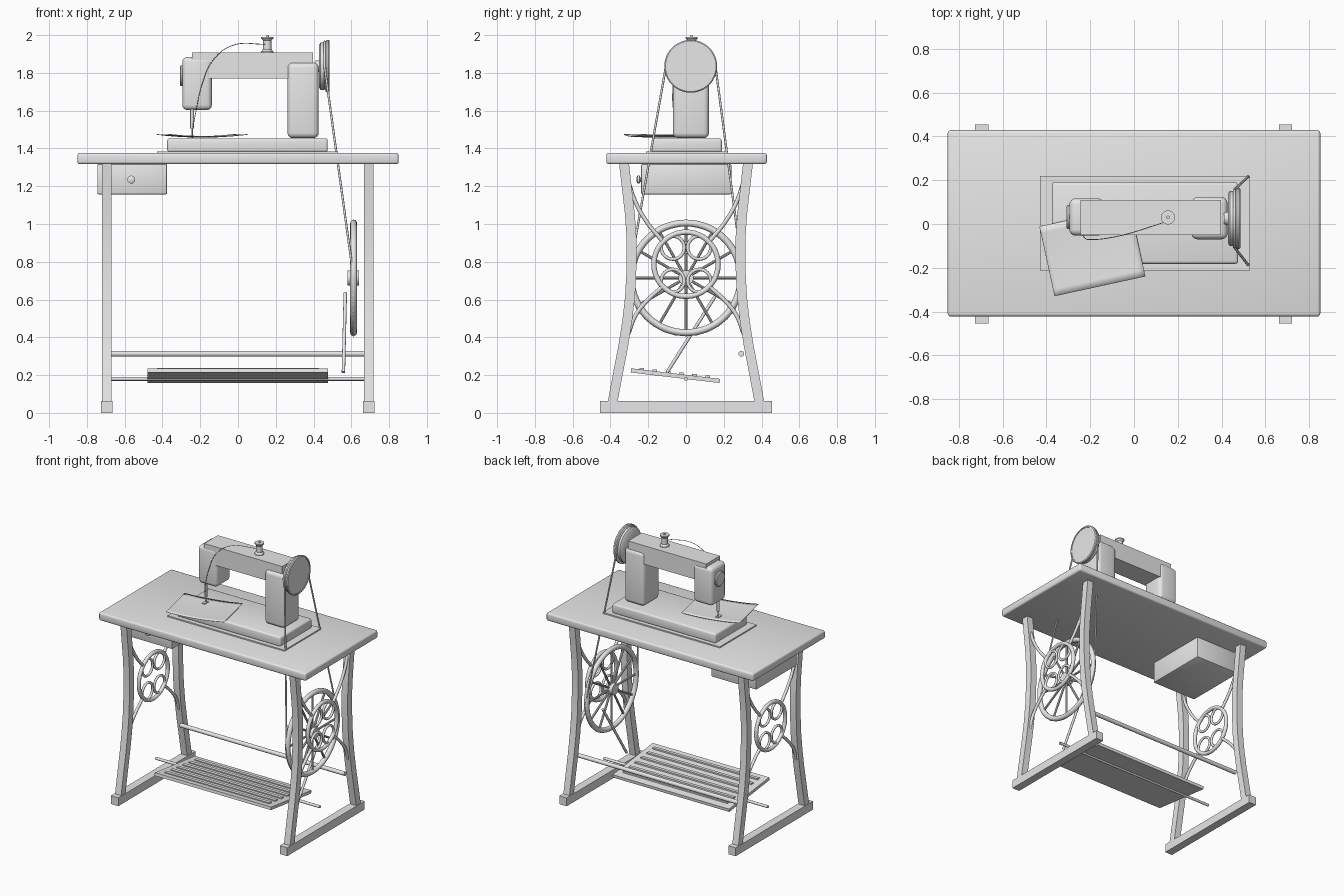
import bpy, bmesh, math
from mathutils import Vector

if "Cube" in bpy.data.objects:
    bpy.data.objects.remove(bpy.data.objects["Cube"])

grey = bpy.data.materials.new("plain grey")
grey.diffuse_color = (0.8, 0.8, 0.8, 1)
grey.use_nodes = True
grey.node_tree.nodes["Principled BSDF"].inputs["Base Color"].default_value = grey.diffuse_color


def finish(ob, name, angle=35):
    ob.name = name
    ob.data.materials.clear()
    ob.data.materials.append(grey)
    bpy.ops.object.select_all(action='DESELECT')
    ob.select_set(True)
    bpy.context.view_layer.objects.active = ob
    bpy.ops.object.shade_smooth_by_angle(angle=math.radians(angle))
    return ob


def box(name, lo, hi, bevel=0.0, segments=3):
    bm = bmesh.new()
    bmesh.ops.create_cube(bm, size=1)
    for v in bm.verts:
        v.co = Vector([(a + b) / 2 + c * (b - a) for a, b, c in zip(lo, hi, v.co)])
    if bevel:
        bmesh.ops.bevel(bm, geom=bm.edges[:], offset=bevel, segments=segments,
                        profile=0.5, affect='EDGES')
    return from_bm(bm, name)


def from_bm(bm, name):
    bmesh.ops.recalc_face_normals(bm, faces=bm.faces[:])
    me = bpy.data.meshes.new(name)
    bm.to_mesh(me)
    bm.free()
    ob = bpy.data.objects.new(name, me)
    bpy.context.collection.objects.link(ob)
    return finish(ob, name)


def lathe(name, origin, axis, profile, sides=40):
    """Turn (radius, distance along axis) points about an axis."""
    bm = bmesh.new()
    rot = Vector((0, 0, 1)).rotation_difference(Vector(axis))
    rings = []
    for r, h in profile:
        rings.append([bm.verts.new(Vector(origin) + rot @ Vector(
            (r * math.cos(t * math.tau / sides), r * math.sin(t * math.tau / sides), h)))
            for t in range(sides)])
    for a, b in zip(rings, rings[1:]):
        for i in range(sides):
            j = (i + 1) % sides
            bm.faces.new((a[i], a[j], b[j], b[i]))
    bm.faces.new(rings[0])
    bm.faces.new(rings[-1])
    return from_bm(bm, name)


def rod(name, a, b, r, sides=16):
    d = Vector(b) - Vector(a)
    return lathe(name, a, d.normalized(), [(r, 0), (r, d.length)], sides)


def tube(name, points, r, closed=False, smooth=True):
    cu = bpy.data.curves.new(name, 'CURVE')
    cu.dimensions = '3D'
    cu.bevel_depth = r
    cu.bevel_resolution = 2
    cu.use_fill_caps = True
    cu.resolution_u = 8
    if smooth:
        sp = cu.splines.new('BEZIER')
        sp.bezier_points.add(len(points) - 1)
        for p, co in zip(sp.bezier_points, points):
            p.co = co
            p.handle_left_type = p.handle_right_type = 'AUTO'
    else:
        sp = cu.splines.new('POLY')
        sp.points.add(len(points) - 1)
        for p, co in zip(sp.points, points):
            p.co = (*co, 1)
    sp.use_cyclic_u = closed
    ob = bpy.data.objects.new(name, cu)
    bpy.context.collection.objects.link(ob)
    bpy.ops.object.select_all(action='DESELECT')
    ob.select_set(True)
    bpy.context.view_layer.objects.active = ob
    bpy.ops.object.convert(target='MESH')
    return finish(bpy.context.view_layer.objects.active, name, 50)


def ring(name, center, major, minor, segs=48):
    bpy.ops.mesh.primitive_torus_add(location=center, rotation=(0, math.pi / 2, 0),
                                     major_radius=major, minor_radius=minor,
                                     major_segments=segs, minor_segments=12)
    return finish(bpy.context.object, name, 50)


def leg(name, x, side):
    """Bowed bar, square in section."""
    path = [(0.39, 0.05), (0.362, 0.2), (0.333, 0.35), (0.312, 0.48), (0.296, 0.62),
            (0.288, 0.78), (0.288, 0.92), (0.297, 1.05), (0.312, 1.18), (0.328, 1.32)]
    bm = bmesh.new()
    rows = [[bm.verts.new((x + dx, side * (y + dy), z))
             for dx, dy in ((-.025, -.026), (.025, -.026), (.025, .026), (-.025, .026))]
            for y, z in path]
    for a, b in zip(rows, rows[1:]):
        for i in range(4):
            j = (i + 1) % 4
            bm.faces.new((a[i], a[j], b[j], b[i]))
    bm.faces.new(rows[0])
    bm.faces.new(rows[-1])
    return from_bm(bm, name)


# Table, drawer and recessed-bed surround
box("table_top", (-0.85, -0.422, 1.317), (0.85, 0.428, 1.376), 0.013)
box("bed_surround", (-0.43, -0.212, 1.37), (0.53, 0.218, 1.385))
box("drawer", (-0.745, -0.237, 1.157), (-0.375, 0.24, 1.318), 0.008, 2)
lathe("drawer_knob", (-0.565, -0.23, 1.235), (0, -1, 0),
      [(0.012, 0), (0.012, 0.012), (0.021, 0.016), (0.021, 0.026), (0.012, 0.032)], 24)

# Side frames
for x in (-0.695, 0.692):
    box("frame_foot", (x - 0.03, -0.454, 0), (x + 0.03, 0.454, 0.062))
    ring("rosette_rim", (x, 0, 0.787), 0.17, 0.014)
    for s in (-1, 1):
        leg("frame_leg", x, s)
        tube("upper_brace", [(x, s * 0.31, 1.24), (x, s * 0.265, 1.11),
                             (x, s * 0.2, 1.0), (x, s * 0.125, 0.91)], 0.011)
        tube("lower_brace", [(x, s * 0.305, 0.42), (x, s * 0.265, 0.52),
                             (x, s * 0.2, 0.6), (x, s * 0.125, 0.668)], 0.011)
        for t in (-1, 1):
            ring("rosette_loop", (x, s * 0.07, 0.787 + t * 0.088), 0.061, 0.009, 32)

# Cross bar and treadle
rod("cross_bar", (-0.675, 0.293, 0.313), (0.675, 0.293, 0.313), 0.015)
rod("treadle_axle", (-0.675, 0, 0.18), (0.675, 0, 0.18), 0.01)
plate = box("treadle_plate", (-0.48, -0.237, -0.011), (0.476, 0.237, 0.011))
plate.location = (0, -0.056, 0.197)
plate.rotation_euler.x = -0.118
for i in range(6):
    y = -0.235 + i * 0.07
    z = 0.197 - 0.118 * (y + 0.056) + 0.016
    box("treadle_rib", (-0.43, y - 0.012, z - 0.008), (0.43, y + 0.012, z + 0.004))
rod("pitman_rod", (0.558, -0.1, 0.215), (0.568, 0.165, 0.635), 0.009)

# Drive wheel
WX, WZ = 0.612, 0.715
ring("drive_wheel_rim", (WX, 0, WZ), 0.29, 0.018, 64)
rod("drive_wheel_hub", (0.58, 0, WZ), (0.64, 0, WZ), 0.04, 28)
for i in range(12):
    a = i * math.tau / 12
    c, s = math.cos(a), math.sin(a)
    rod("drive_wheel_spoke", (WX, 0.03 * c, WZ + 0.03 * s),
        (WX, 0.285 * c, WZ + 0.285 * s), 0.008, 10)

# Belt around the hand wheel and drive wheel
arc = [i * math.pi / 16 for i in range(17)]
belt = [(0.458, 0.025 + 0.131 * math.cos(a), 1.835 + 0.131 * math.sin(a)) for a in arc]
belt += [(WX, -0.304 * math.cos(a), WZ - 0.304 * math.sin(a)) for a in arc]
tube("drive_belt", belt, 0.006, closed=True, smooth=False)

# Machine body
box("machine_bed", (-0.375, -0.182, 1.38), (0.475, 0.19, 1.453), 0.013)
box("pillar", (0.262, -0.07, 1.455), (0.427, 0.122, 1.855), 0.028, 4)
box("arm", (-0.243, -0.05, 1.77), (0.398, 0.11, 1.908))
box("needle_head", (-0.295, -0.053, 1.603), (-0.138, 0.117, 1.885), 0.028, 4)
lathe("head_cover", (-0.288, 0.032, 1.785), (-1, 0, 0),
      [(0.055, 0), (0.055, 0.014), (0.048, 0.02)], 32)
rod("needle_bar", (-0.243, -0.03, 1.505), (-0.243, -0.03, 1.615), 0.01)
rod("needle", (-0.243, -0.03, 1.455), (-0.243, -0.03, 1.51), 0.004, 8)
box("presser_foot", (-0.255, -0.06, 1.462), (-0.231, -0.015, 1.468))

# Hand wheel
lathe("hand_wheel", (0.41, 0.025, 1.835), (1, 0, 0),
      [(0.03, 0), (0.03, 0.018), (0.115, 0.02), (0.126, 0.028), (0.126, 0.046),
       (0.12, 0.05), (0.134, 0.055), (0.14, 0.06), (0.14, 0.07), (0.134, 0.075),
       (0.126, 0.075), (0.126, 0.071)], 48)

# Thread spool and thread
lathe("thread_spool", (0.155, 0.03, 1.905), (0, 0, 1),
      [(0.032, 0), (0.032, 0.008), (0.022, 0.02), (0.022, 0.066), (0.032, 0.078),
       (0.032, 0.086), (0.008, 0.086), (0.008, 0.094)], 28)
tube("thread", [(0.145, 0.01, 1.952), (-0.03, -0.045, 1.945), (-0.13, -0.066, 1.87),
                (-0.19, -0.07, 1.74), (-0.222, -0.066, 1.6), (-0.243, -0.035, 1.49)], 0.002)

# Gently curled cloth sheet
bm = bmesh.new()
bmesh.ops.create_grid(bm, x_segments=14, y_segments=10, size=1)
turn = math.radians(12.3)
for v in bm.verts:
    u, w = v.co.x, v.co.y
    p, q = u * 0.212, w * 0.163
    v.co = (-0.19 + p * math.cos(turn) - q * math.sin(turn),
            -0.125 + p * math.sin(turn) + q * math.cos(turn),
            1.459 + 0.012 * u * u + 0.004 * w * w)
cloth = from_bm(bm, "cloth")
solid = cloth.modifiers.new("thickness", 'SOLIDIFY')
solid.thickness = 0.003
solid.offset = 0
